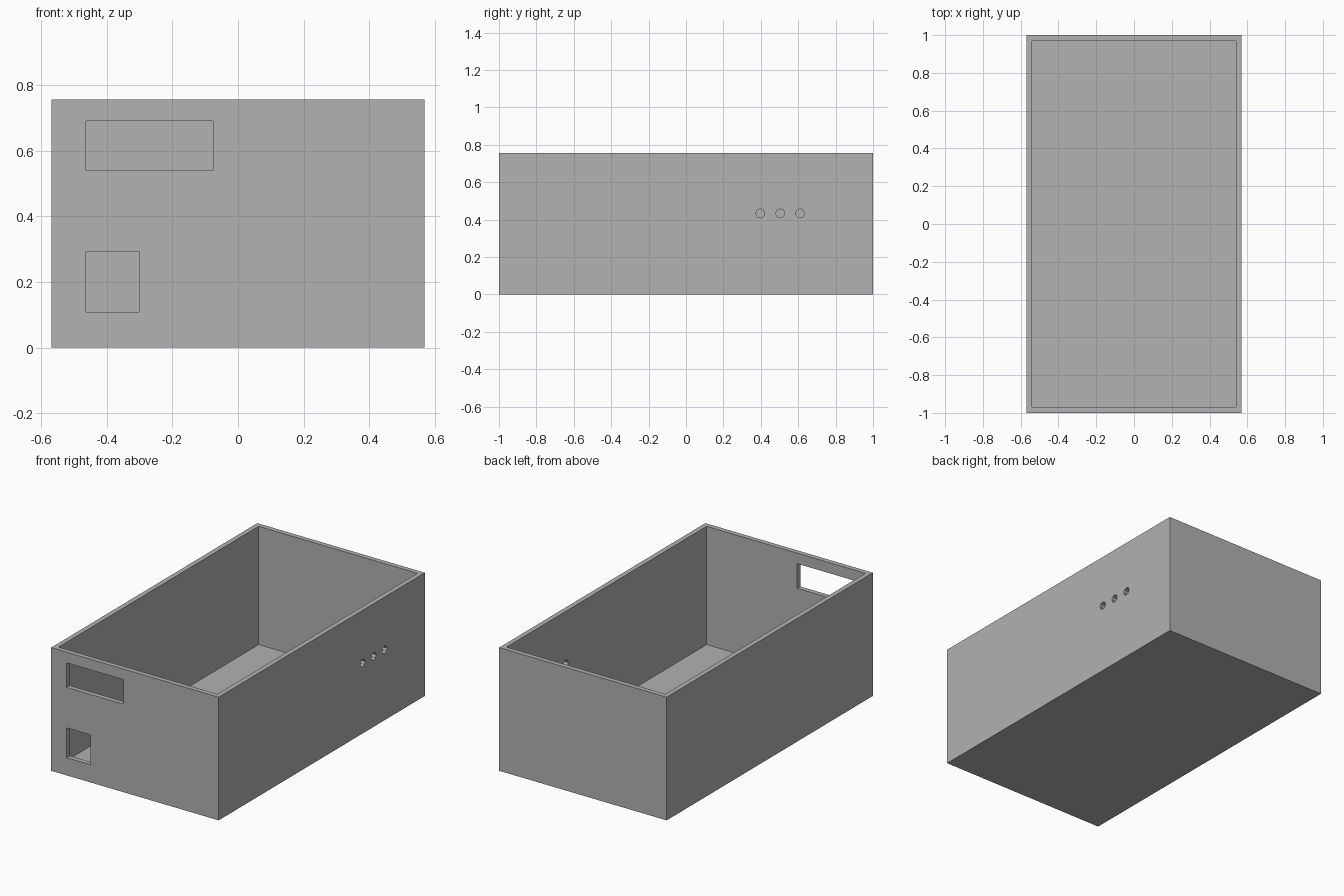
import bpy
import math

default_cube = bpy.data.objects.get("Cube")
if default_cube:
    bpy.data.objects.remove(default_cube, do_unlink=True)

WIDTH, LENGTH, HEIGHT, WALL = 1.138, 2.0, 0.756, 0.03

grey = bpy.data.materials.new("grey plastic")
grey.use_nodes = True
colour = (0.445, 0.445, 0.445, 1)
grey.diffuse_color = colour
grey.node_tree.nodes["Principled BSDF"].inputs["Base Color"].default_value = colour


def block(name, low, high):
    """Axis-aligned box between two corners."""
    centre = [(a + b) / 2 for a, b in zip(low, high)]
    bpy.ops.mesh.primitive_cube_add(size=1, location=centre)
    obj = bpy.context.object
    obj.name = name
    obj.scale = [b - a for a, b in zip(low, high)]
    bpy.ops.object.transform_apply(location=True, rotation=True, scale=True)
    obj.data.materials.append(grey)
    return obj


def cut(target, cutter):
    """Subtract the cutter and delete it."""
    cutter.hide_render = True
    mod = target.modifiers.new("cut", "BOOLEAN")
    mod.operation = "DIFFERENCE"
    mod.solver = "EXACT"
    mod.object = cutter
    bpy.context.view_layer.objects.active = target
    bpy.ops.object.modifier_apply(modifier=mod.name)
    bpy.data.objects.remove(cutter, do_unlink=True)


# Open-topped case
x, y = WIDTH / 2, LENGTH / 2
case = block("case", (-x, -y, 0), (x, y, HEIGHT))
cut(case, block("cavity", (WALL - x, WALL - y, WALL), (x - WALL, y - WALL, HEIGHT + 0.2)))

# Front openings: wide upper slot and lower socket
for name, x0, x1, z0, z1 in (("upper_slot", -0.463, -0.076, 0.54, 0.691),
                             ("lower_socket", -0.463, -0.302, 0.109, 0.292)):
    cut(case, block(name, (x0, -y - 0.1, z0), (x1, -y + 0.1, z1)))

# Row of three small holes through the left wall
for i in range(3):
    bpy.ops.mesh.primitive_cylinder_add(vertices=8, radius=0.024, depth=0.2,
                                        location=(x, 0.397 + i * 0.1065, 0.433),
                                        rotation=(0, math.pi / 2, 0))
    hole = bpy.context.object
    hole.name = "round_hole"
    hole.data.materials.append(grey)
    cut(case, hole)
